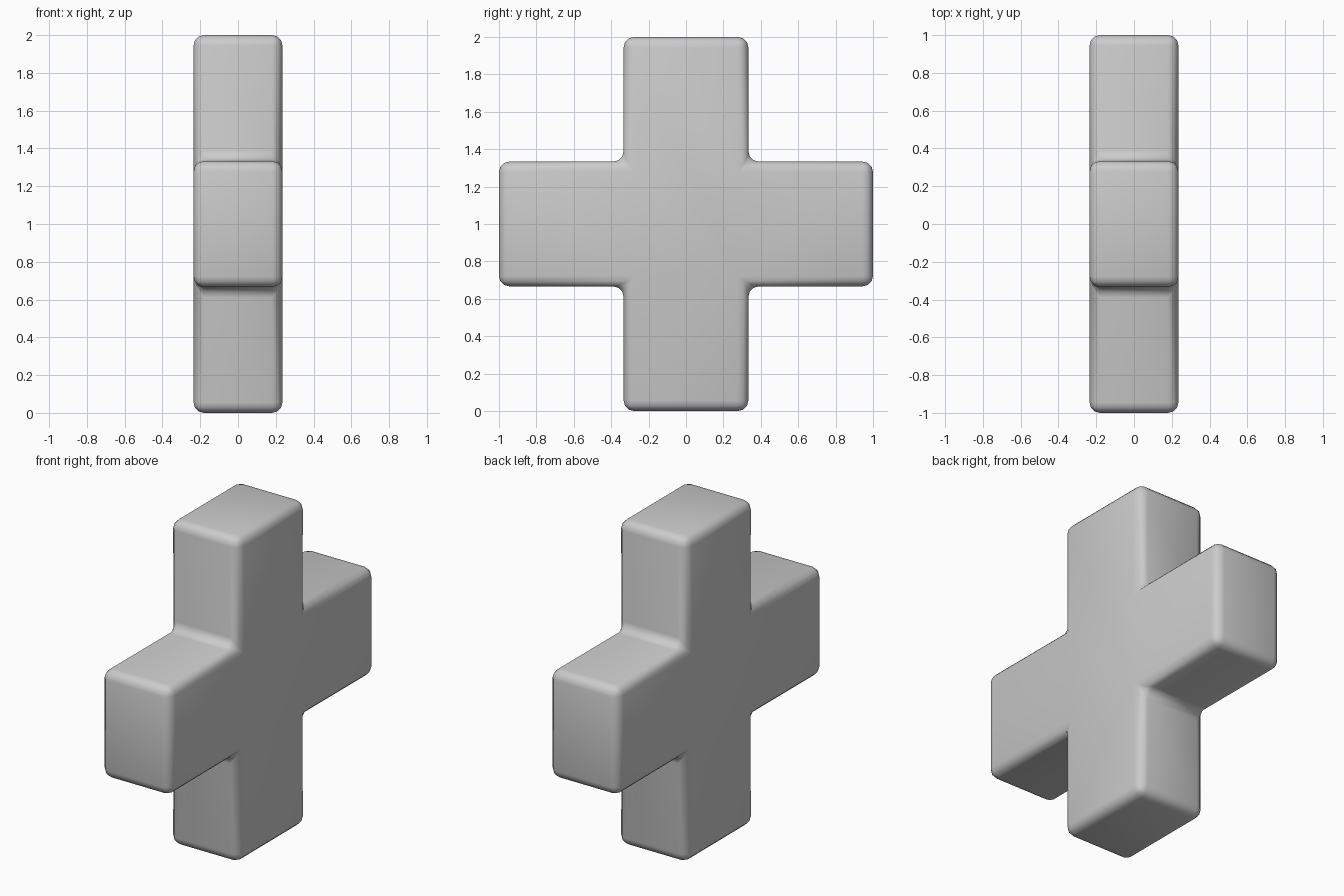
import bpy, bmesh

if "Cube" in bpy.data.objects:
    bpy.data.objects.remove(bpy.data.objects["Cube"])

HALF_THICK = 0.235   # half depth along x
ARM = 1 / 3          # half width of each arm
REACH = 1.0          # arm length from the centre
CENTRE_Z = 1.0

# Plus-shaped outline in the y-z plane: one arm tip turned through four quarters
outline = []
y_z = [(REACH, -ARM), (REACH, ARM), (ARM, ARM)]
for _ in range(4):
    outline += y_z
    y_z = [(-z, y) for y, z in y_z]

# Extrude the outline through the thickness
bm = bmesh.new()
face = bm.faces.new([bm.verts.new((-HALF_THICK, y, z + CENTRE_Z)) for y, z in outline])
extruded = bmesh.ops.extrude_face_region(bm, geom=[face])
moved = [v for v in extruded["geom"] if isinstance(v, bmesh.types.BMVert)]
bmesh.ops.translate(bm, verts=moved, vec=(2 * HALF_THICK, 0, 0))
# extruding may leave or drop the first cap, so make sure exactly one exists
bmesh.ops.holes_fill(bm, edges=[e for e in bm.edges if e.is_boundary], sides=0)
bmesh.ops.recalc_face_normals(bm, faces=bm.faces)
for f in bm.faces:
    f.smooth = True

mesh = bpy.data.meshes.new("plus_block")
bm.to_mesh(mesh)
bm.free()
plus = bpy.data.objects.new("plus_block", mesh)
bpy.context.collection.objects.link(plus)

# Soft rounding on every outer edge and inner corner
bevel = plus.modifiers.new("rounded_edges", 'BEVEL')
bevel.width = 0.055
bevel.segments = 3
bevel.limit_method = 'ANGLE'
